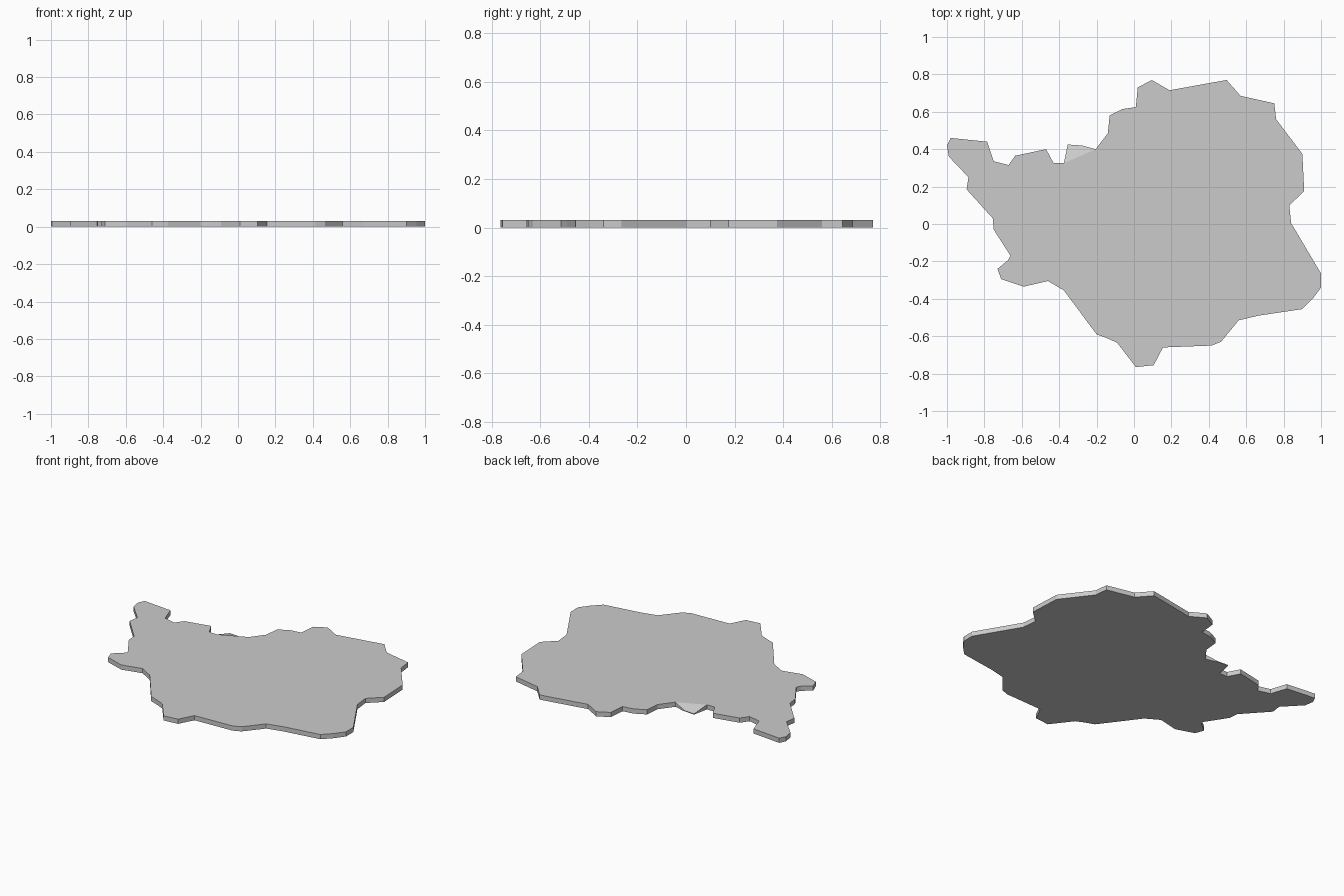
import bpy, bmesh

if "Cube" in bpy.data.objects:
    bpy.data.objects.remove(bpy.data.objects["Cube"])

THICKNESS = 0.03

# Coastline outline, clockwise, grouped by side
north = [(-1, .42), (-.98, .46), (-.785, .44), (-.75, .335), (-.67, .315),
         (-.685, .295), (-.635, .365), (-.47, .4), (-.43, .325), (-.375, .325),
         (-.355, .425), (-.28, .42), (-.205, .4), (-.14, .485), (-.13, .58),
         (-.06, .615), (.01, .625), (.02, .73), (.095, .77), (.19, .715),
         (.495, .77), (.57, .685), (.75, .645)]
east = [(.76, .56), (.9, .375), (.91, .175), (.83, .1), (.84, .005),
        (1, -.265), (1, -.34), (.955, -.4), (.9, -.455)]
south = [(.665, -.49), (.56, -.515), (.465, -.63), (.415, -.65), (.155, -.66),
         (.105, -.755), (.01, -.765), (-.09, -.635), (-.145, -.61), (-.2, -.59),
         (-.375, -.355), (-.46, -.305), (-.59, -.335), (-.71, -.295)]
west = [(-.73, -.24), (-.675, -.195), (-.66, -.17), (-.75, -.03),
        (-.755, .03), (-.895, .185), (-.885, .25), (-.99, .36)]
outline = north + east + south + west

# Flat slab with vertical sides
bm = bmesh.new()
bottom = [bm.verts.new((x, y, 0)) for x, y in outline]
top = [bm.verts.new((x, y, THICKNESS)) for x, y in outline]
bm.faces.new(bottom)
bm.faces.new(top[::-1])
for i in range(len(outline)):
    j = (i + 1) % len(outline)
    bm.faces.new((bottom[i], top[i], top[j], bottom[j]))

# Small headland on the north side slopes down to the rim
root_a, tip_a, tip_b, root_b = top[9:13]
bmesh.ops.connect_verts(bm, verts=[root_a, root_b])
for tip in (tip_a, tip_b):
    tip.co.z = 0.005

bmesh.ops.recalc_face_normals(bm, faces=bm.faces)
mesh = bpy.data.meshes.new("map_slab")
bm.to_mesh(mesh)
bm.free()
bpy.context.collection.objects.link(bpy.data.objects.new("map_slab", mesh))
